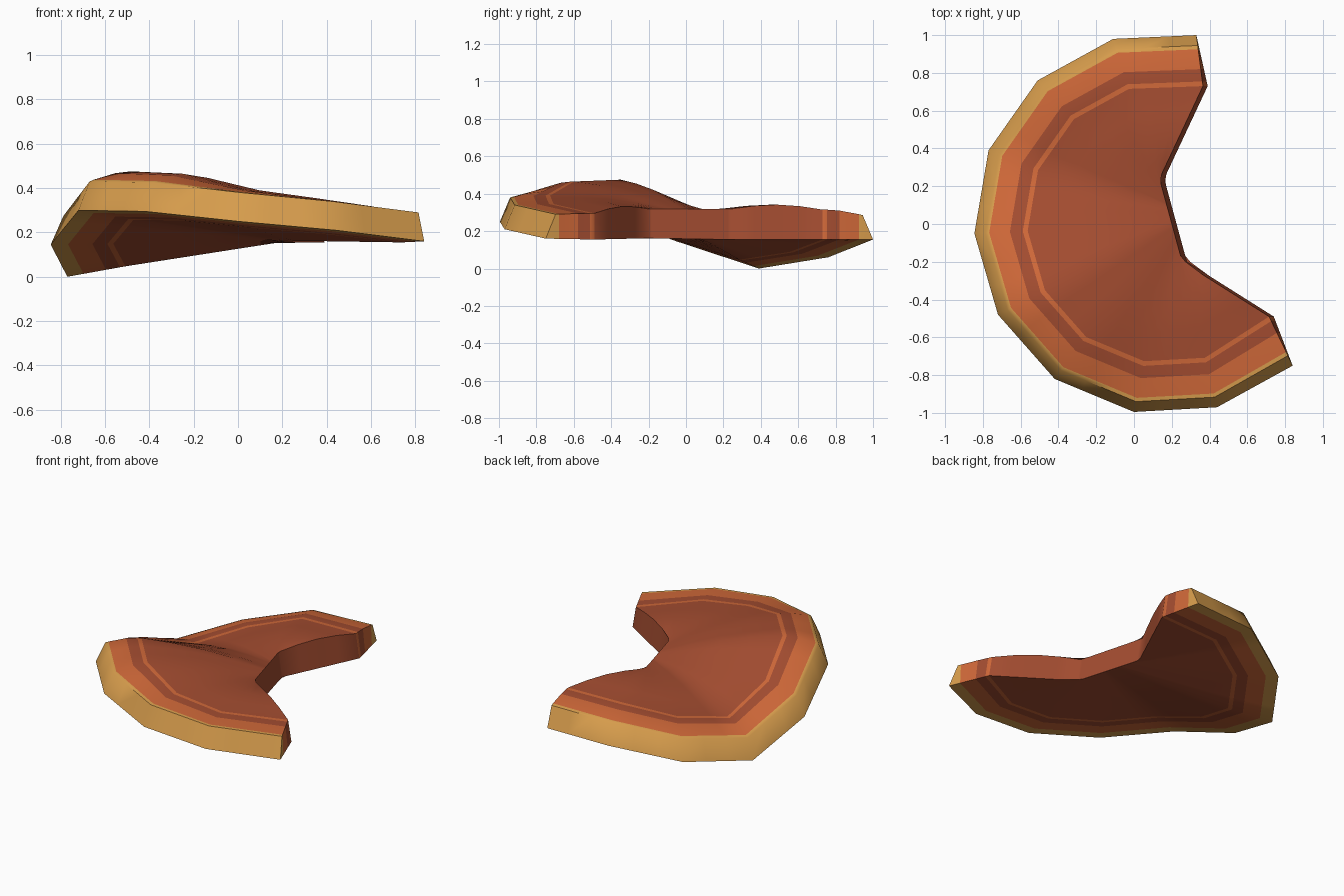
import bpy, bmesh, math
from mathutils import Vector

if "Cube" in bpy.data.objects:
    bpy.data.objects.remove(bpy.data.objects["Cube"])

def material(name, rgb):
    m = bpy.data.materials.new(name)
    lin = [((c / 255 + 0.055) / 1.055) ** 2.4 for c in rgb]
    m.diffuse_color = (*lin, 1)
    m.use_nodes = True
    m.node_tree.nodes["Principled BSDF"].inputs["Base Color"].default_value = m.diffuse_color
    return m

mats = [material("red brown", (162, 76, 48)),
        material("orange", (205, 103, 56)),
        material("golden rim", (214, 156, 76))]

CENTRE = Vector((0.2, 0.0))
# outer rim, from back end round the left to the front end
RIM = [(0.33, 1.0, .155), (-.11, .98, .147), (-.51, .76, .06), (-.77, .39, 0),
       (-.845, -.05, .145), (-.72, -.48, .30), (-.42, -.82, .295), (0, -.995, .25),
       (.44, -.97, .21), (.84, -.75, .16)]
# height of the top skin partway in from the rim
MID_TOP = [.315, .315, .24, .185, .32, .475, .465, .39, .345, .295]
INNER_A, INNER_B = Vector((.16, .24, .155)), Vector((.28, -.20, .162))
ENDS = {0: (.39, .73), 9: (.74, -.49)}

RINGS = [1, .945, .925, .82, .755, .73]       # colour and shape rings
RING_MAT = [2, 2, 1, 0, 1]
INNER_STEPS = [.25, .5, .75, 1]
SUB = 3

def section(j):
    """Top and bottom control points of one radial column."""
    rim = Vector(RIM[j])
    m2 = Vector(ENDS[j]) if j in ENDS else CENTRE.lerp(rim.xy, .73)
    inner = INNER_A.lerp(INNER_B, j / 9)
    bz = .155 if j in ENDS else rim.z + (.157 - rim.z) * .3
    mid_b = Vector((m2.x, m2.y, bz))
    mid_t = Vector((m2.x, m2.y, MID_TOP[j]))
    inner_t = Vector((inner.x - .025, inner.y, .318))
    if j in ENDS:
        mid_t.x -= .025
    top, bottom = [], []
    for f in RINGS:
        u = (1 - f) / .27
        p = rim.lerp(mid_b, u)
        bottom.append(p)
        q = rim.lerp(mid_t, u)
        if f > .94:
            q.z = rim.z + (.13 if f < 1 else 0)
        else:
            v = (.945 - f) / .215
            q.z = rim.z + .13 + (mid_t.z - rim.z - .13) * (1 - (1 - v) ** 2)
        top.append(q)
    for s in INNER_STEPS:
        bottom.append(mid_b.lerp(inner, s))
        q = mid_t.lerp(inner_t, s)
        q.z += .025 * math.sin(math.pi * s)
        top.append(q)
    return top, bottom

# subdivide between columns, keeping the straight-sided outline
base = [section(j) for j in range(10)]
cols = []
for j in range(9):
    for k in range(SUB):
        cols.append([[a.lerp(b, k / SUB) for a, b in zip(base[j][i], base[j + 1][i])]
                     for i in (0, 1)])
cols.append(base[9])

bm = bmesh.new()
n = len(RINGS) + len(INNER_STEPS)
grid = []
for top, bottom in cols:
    t = [bm.verts.new(p) for p in top]
    b = [t[0]] + [bm.verts.new(p) for p in bottom[1:]]
    grid.append((t, b))

def add(verts, ring):
    f = bm.faces.new(verts)
    f.material_index = RING_MAT[ring] if ring < len(RING_MAT) else 0

# top skin and underside
for c0, c1 in zip(grid, grid[1:]):
    for s in (0, 1):
        for i in range(n - 1):
            add([c0[s][i], c0[s][i + 1], c1[s][i + 1], c1[s][i]], i)
    # wall of the notch
    add([c0[0][-1], c0[1][-1], c1[1][-1], c1[0][-1]], 99)
# end walls
for t, b in (grid[0], grid[-1]):
    add([t[0], t[1], b[1]], 0)
    for i in range(1, n - 1):
        add([t[i], t[i + 1], b[i + 1], b[i]], i)

bmesh.ops.recalc_face_normals(bm, faces=bm.faces)
mesh = bpy.data.meshes.new("bracket_cap")
bm.to_mesh(mesh)
bm.free()
for m in mats:
    mesh.materials.append(m)
cap = bpy.data.objects.new("bracket_cap", mesh)
bpy.context.collection.objects.link(cap)
bpy.context.view_layer.objects.active = cap
cap.select_set(True)
bpy.ops.object.shade_smooth_by_angle(angle=math.radians(50))
